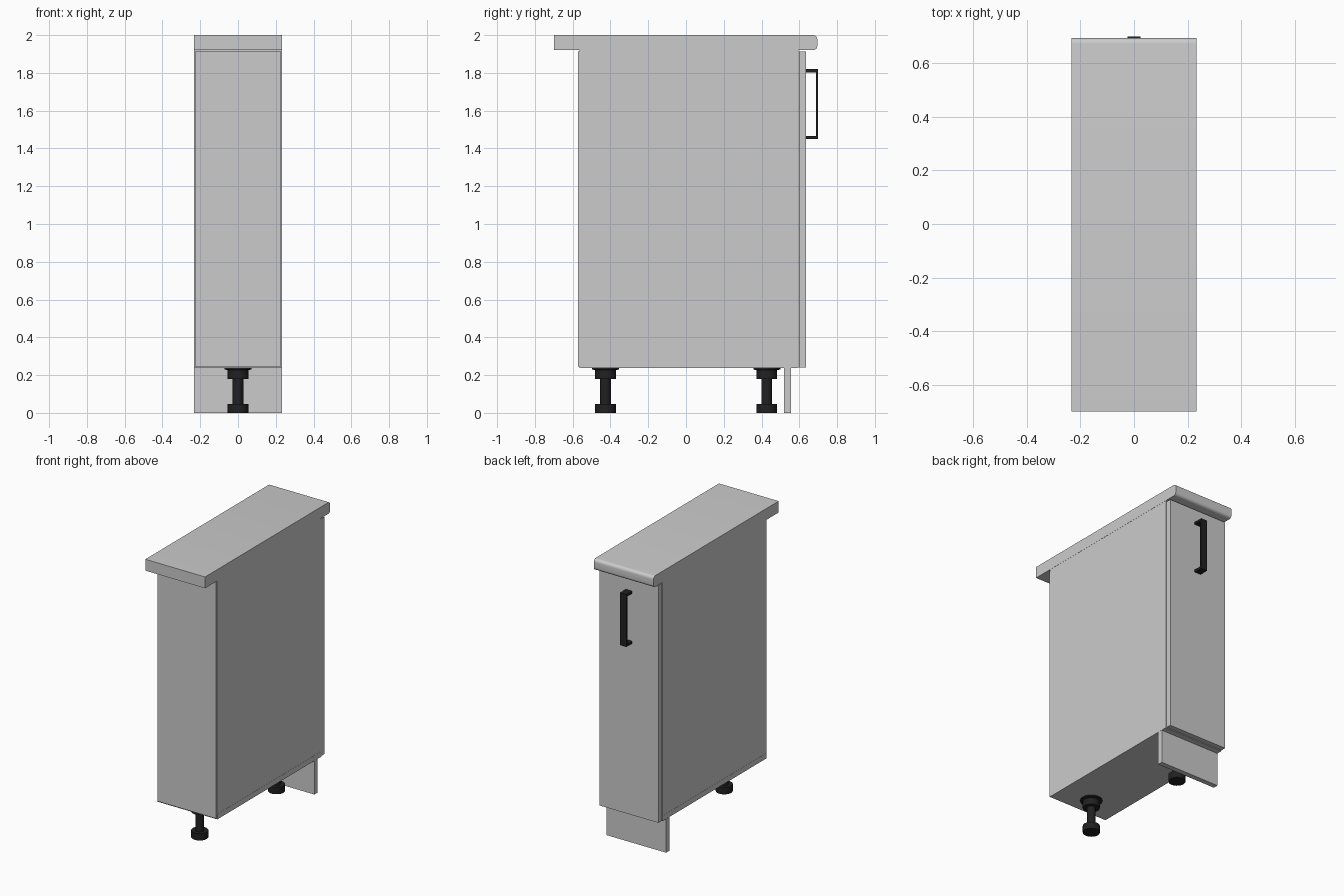
import bpy, bmesh, math

if "Cube" in bpy.data.objects:
    bpy.data.objects.remove(bpy.data.objects["Cube"])

black = bpy.data.materials.new("black_plastic")
black.diffuse_color = (0.015, 0.015, 0.015, 1)
black.use_nodes = True
black.node_tree.nodes["Principled BSDF"].inputs["Base Color"].default_value = black.diffuse_color


def add_object(name, bm, mat=None):
    bmesh.ops.recalc_face_normals(bm, faces=bm.faces[:])
    mesh = bpy.data.meshes.new(name)
    bm.to_mesh(mesh)
    bm.free()
    ob = bpy.data.objects.new(name, mesh)
    bpy.context.collection.objects.link(ob)
    if mat:
        mesh.materials.append(mat)
    return ob


def smooth(ob):
    bpy.ops.object.select_all(action='DESELECT')
    ob.select_set(True)
    bpy.context.view_layer.objects.active = ob
    bpy.ops.object.shade_smooth_by_angle(angle=math.radians(35))


def box(name, x, y, z, mat=None):
    bm = bmesh.new()
    bmesh.ops.create_cube(bm, size=1)
    for v in bm.verts:
        v.co = [(a + b) / 2 + c * (b - a) for (a, b), c in zip((x, y, z), v.co)]
    return add_object(name, bm, mat)


def extrude_x(name, profile, half, mat=None):
    """Extrude a closed (y, z) profile across x."""
    bm = bmesh.new()
    face = bm.faces.new([bm.verts.new((-half, y, z)) for y, z in profile])
    ext = bmesh.ops.extrude_face_region(bm, geom=[face])
    verts = [g for g in ext["geom"] if isinstance(g, bmesh.types.BMVert)]
    bmesh.ops.translate(bm, verts=verts, vec=(2 * half, 0, 0))
    return add_object(name, bm, mat)


def lathe(name, profile, y, mat):
    """Spin an (r, z) profile around a vertical axis at the given y."""
    bm = bmesh.new()
    verts = [bm.verts.new((r, 0, z)) for r, z in profile]
    edges = [bm.edges.new(p) for p in zip(verts, verts[1:])]
    bmesh.ops.spin(bm, geom=verts + edges, cent=(0, 0, 0), axis=(0, 0, 1),
                   angle=2 * math.pi, steps=28)
    bmesh.ops.remove_doubles(bm, verts=bm.verts[:], dist=1e-4)
    bmesh.ops.translate(bm, verts=bm.verts[:], vec=(0, y, 0))
    ob = add_object(name, bm, mat)
    smooth(ob)


W, T = 0.233, 0.037      # half width, board thickness

# Worktop with rounded edges on the door side
R, y1, z0, z1 = 0.022, 0.695, 1.92, 2.0
arc = [i * math.pi / 12 for i in range(7)]
profile = [(-0.70, z1), (-0.70, z0)]
profile += [(y1 - R + R * math.sin(a), z0 + R - R * math.cos(a)) for a in arc]
profile += [(y1 - R + R * math.cos(a), z1 - R + R * math.sin(a)) for a in arc]
smooth(extrude_x("worktop", profile, W))

# Carcass boards
box("bottom_panel", (-W, W), (-0.563, 0.595), (0.238, 0.238 + T))
for side, s in (("left", -1), ("right", 1)):
    xs = sorted((s * (W - 0.001), s * (W - T)))
    box(side + "_side_panel", xs, (-0.563, 0.595), (0.238 + T, 1.92))
for side, ys in (("rear", (0.38, 0.595)), ("front", (-0.563, -0.35))):
    box(side + "_top_rail", (-W + T, W - T), ys, (1.92 - T, 1.92))
box("back_panel", (-W + 0.005, W - 0.005), (-0.572, -0.563), (0.246, 1.912))

# Door and plinth
box("door", (-W + 0.004, W - 0.004), (0.599, 0.635), (0.24, 1.912))
box("plinth", (-W, W), (0.519, 0.555), (0, 0.237))

# Bracket handle
extrude_x("door_handle", [(0.635, 1.82), (0.70, 1.82), (0.70, 1.45), (0.635, 1.45),
                          (0.635, 1.467), (0.688, 1.467), (0.688, 1.803), (0.635, 1.803)],
          0.025, black)

# Adjustable legs
leg = [(0, 0), (0.055, 0), (0.055, 0.048), (0.028, 0.048), (0.028, 0.18), (0.055, 0.18),
       (0.055, 0.226), (0.071, 0.23), (0.071, 0.238), (0, 0.238)]
for name, y in (("front_leg", -0.426), ("rear_leg", 0.428)):
    lathe(name, leg, y, black)
